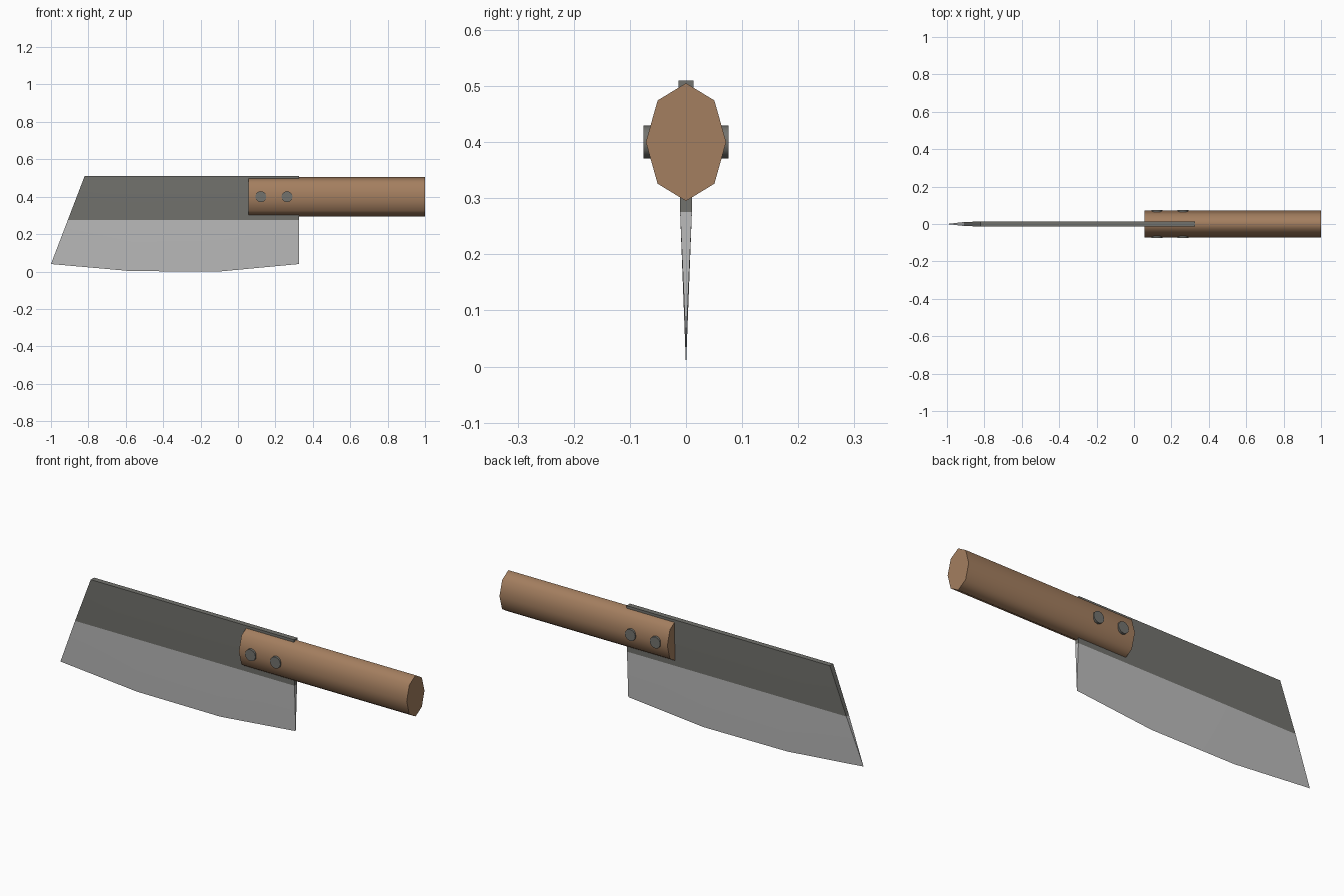
import bpy, bmesh, math

if "Cube" in bpy.data.objects:
    bpy.data.objects.remove(bpy.data.objects["Cube"])


def material(name, rgb):
    m = bpy.data.materials.new(name)
    m.diffuse_color = (*rgb, 1)
    m.use_nodes = True
    m.node_tree.nodes["Principled BSDF"].inputs["Base Color"].default_value = m.diffuse_color
    return m


steel = material("dark steel", (0.17, 0.17, 0.155))
ground = material("polished steel", (0.5, 0.5, 0.5))
wood = material("wood", (0.37, 0.21, 0.115))


def smooth(ob, angle):
    bpy.ops.object.select_all(action='DESELECT')
    ob.select_set(True)
    bpy.context.view_layer.objects.active = ob
    bpy.ops.object.shade_smooth_by_angle(angle=math.radians(angle))


# Blade: rows from spine to cutting edge, as (half thickness, [(x, z), ...])
rows = [
    (0.0135, [(-0.82, 0.51), (-0.5, 0.51), (-0.1, 0.51), (0.325, 0.51)]),
    (0.0105, [(-0.91, 0.275), (-0.55, 0.275), (-0.1, 0.275), (0.325, 0.275)]),
    (0.0, [(-1.0, 0.04), (-0.57, 0.002), (-0.1, 0.0), (0.325, 0.04)]),
]
bm = bmesh.new()
sides = [[[bm.verts.new((x, s * t, z)) for x, z in pts] for t, pts in rows] for s in (-1, 1)]
for side in sides:
    for r in range(2):
        for c in range(3):
            f = bm.faces.new((side[r][c], side[r][c + 1], side[r + 1][c + 1], side[r + 1][c]))
            f.material_index = r
a, b = sides
for c in range(3):                       # spine
    bm.faces.new((a[0][c], a[0][c + 1], b[0][c + 1], b[0][c]))
for c in (0, 3):                         # tip and heel ends
    for r in range(2):
        f = bm.faces.new((a[r][c], a[r + 1][c], b[r + 1][c], b[r][c]))
        f.material_index = r
bmesh.ops.remove_doubles(bm, verts=bm.verts, dist=1e-5)
bmesh.ops.recalc_face_normals(bm, faces=bm.faces)
mesh = bpy.data.meshes.new("blade")
bm.to_mesh(mesh)
bm.free()
blade = bpy.data.objects.new("blade", mesh)
bpy.context.collection.objects.link(blade)
mesh.materials.append(steel)
mesh.materials.append(ground)
smooth(blade, 30)

# Handle: eight-sided oval grip
bpy.ops.mesh.primitive_cylinder_add(vertices=8, radius=1, depth=0.945,
                                    location=(0.5275, 0, 0.4), rotation=(0, math.pi / 2, 0))
handle = bpy.context.object
handle.name = "handle"
handle.scale = (0.105, 0.0715, 1)
handle.data.materials.append(wood)
smooth(handle, 75)

# Rivets through the handle
for i, x in enumerate((0.122, 0.262)):
    bpy.ops.mesh.primitive_cylinder_add(vertices=12, radius=0.0295, depth=0.151,
                                        location=(x, 0, 0.4), rotation=(math.pi / 2, 0, 0))
    rivet = bpy.context.object
    rivet.name = f"rivet_{i + 1}"
    rivet.data.materials.append(steel)
    smooth(rivet, 40)
